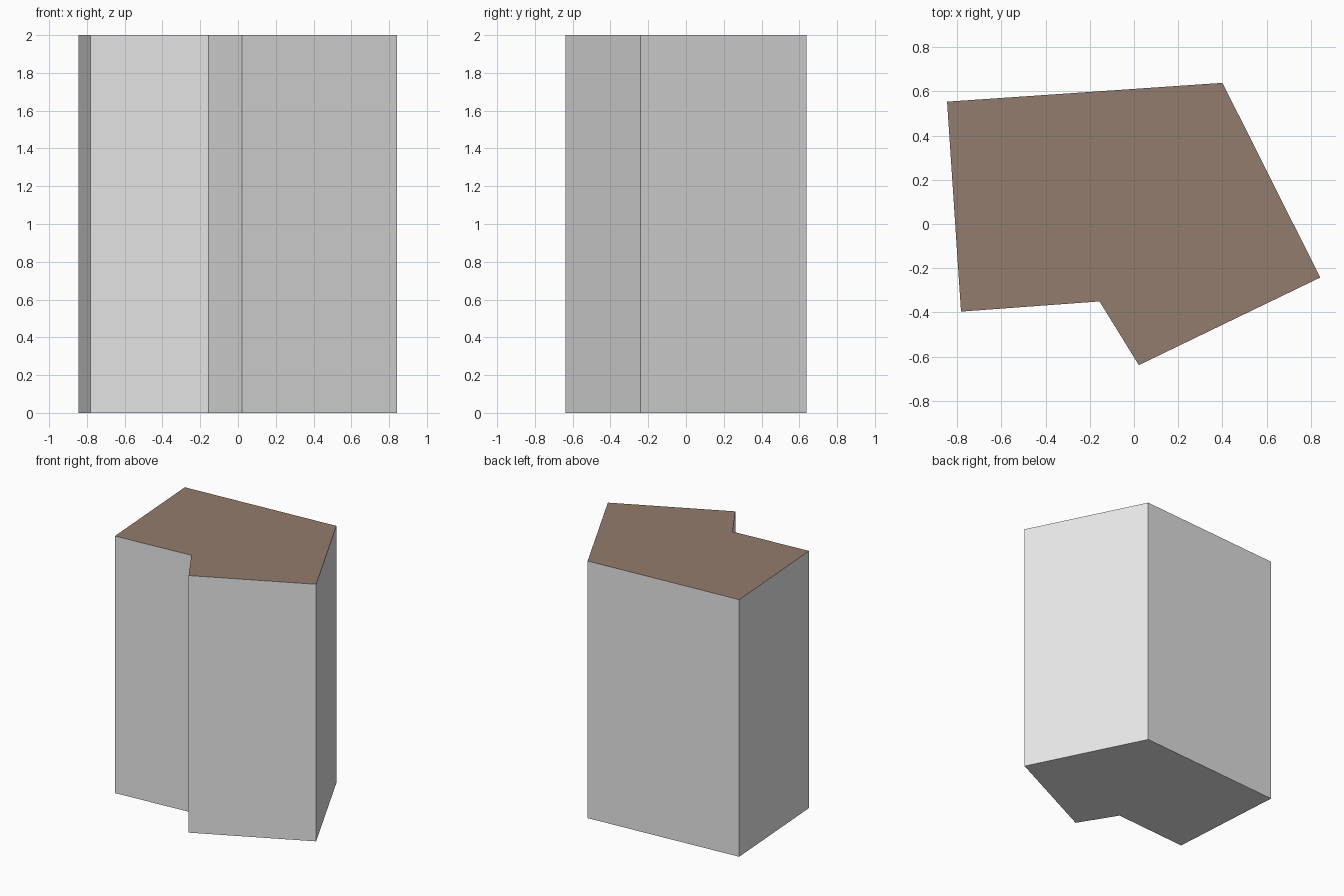
import bpy, bmesh

if "Cube" in bpy.data.objects:
    bpy.data.objects.remove(bpy.data.objects["Cube"])

HEIGHT = 2.0
# building footprint, counter-clockwise seen from above
OUTLINE = [(-0.845, 0.553), (-0.782, -0.396), (-0.156, -0.35),
           (0.022, -0.638), (0.842, -0.242), (0.4, 0.638)]


def flat_material(name, rgb):
    mat = bpy.data.materials.new(name)
    mat.diffuse_color = (*rgb, 1.0)
    mat.use_nodes = True
    mat.node_tree.nodes["Principled BSDF"].inputs["Base Color"].default_value = mat.diffuse_color
    return mat


wall_grey = flat_material("wall_grey", (0.8, 0.8, 0.8))
roof_brown = flat_material("roof_brown", (0.29, 0.20, 0.155))

# building block: footprint extruded straight up
bm = bmesh.new()
base = bm.faces.new([bm.verts.new((x, y, 0)) for x, y in OUTLINE])
top = bmesh.ops.extrude_face_region(bm, geom=[base], use_keep_orig=True)
bmesh.ops.translate(bm, vec=(0, 0, HEIGHT),
                    verts=[g for g in top["geom"] if isinstance(g, bmesh.types.BMVert)])
bmesh.ops.recalc_face_normals(bm, faces=bm.faces[:])

# flat roof is brown, everything else grey
for face in bm.faces:
    face.material_index = 1 if face.normal.z > 0.5 else 0

mesh = bpy.data.meshes.new("building_block")
bm.to_mesh(mesh)
bm.free()
mesh.materials.append(wall_grey)
mesh.materials.append(roof_brown)
bpy.context.collection.objects.link(bpy.data.objects.new("building_block", mesh))
